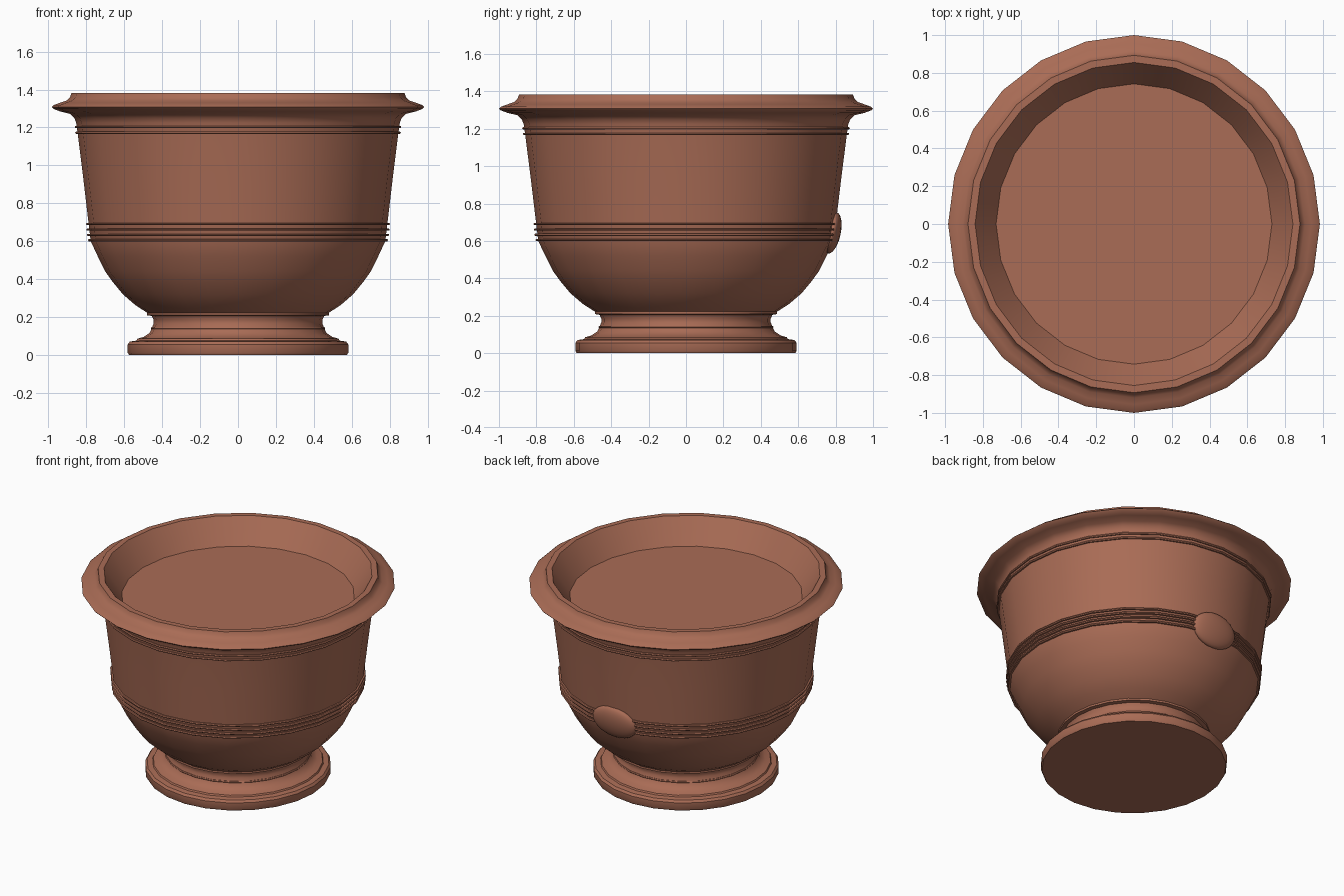
import bpy, bmesh, math

if "Cube" in bpy.data.objects:
    bpy.data.objects.remove(bpy.data.objects["Cube"])

SIDES = 24
X_SCALE = 0.984  # the pot is very slightly narrower across x

clay = bpy.data.materials.new("terracotta")
clay.diffuse_color = (0.40, 0.15, 0.092, 1)
clay.use_nodes = True
clay.node_tree.nodes["Principled BSDF"].inputs["Base Color"].default_value = clay.diffuse_color


def finish(name, bm, angle=32):
    bmesh.ops.recalc_face_normals(bm, faces=bm.faces)
    me = bpy.data.meshes.new(name)
    bm.to_mesh(me)
    bm.free()
    me.materials.append(clay)
    ob = bpy.data.objects.new(name, me)
    bpy.context.collection.objects.link(ob)
    bpy.ops.object.select_all(action='DESELECT')
    ob.select_set(True)
    bpy.context.view_layer.objects.active = ob
    bpy.ops.object.shade_smooth_by_angle(angle=math.radians(angle))
    return ob


def lathe(name, profile, loop=False):
    """Revolve (radius, z) points; ends are capped unless the profile is a loop."""
    bm = bmesh.new()
    rings = []
    for r, z in profile:
        rings.append([bm.verts.new((r * X_SCALE * math.cos(a), r * math.sin(a), z))
                      for a in (2 * math.pi * i / SIDES for i in range(SIDES))])
    pairs = list(zip(rings, rings[1:]))
    if loop:
        pairs.append((rings[-1], rings[0]))
    for lo, hi in pairs:
        for i in range(SIDES):
            j = (i + 1) % SIDES
            bm.faces.new((lo[i], lo[j], hi[j], hi[i]))
    if not loop:
        bm.faces.new(rings[0])
        bm.faces.new(rings[-1])
    return finish(name, bm)


# Foot, bowl, flared rim and soil-level floor in one continuous profile
lathe("pot_body", [
    (0.585, 0.0), (0.592, 0.012), (0.592, 0.055), (0.580, 0.07), (0.545, 0.075),
    (0.540, 0.085), (0.505, 0.095), (0.475, 0.115), (0.463, 0.14), (0.453, 0.165),
    (0.453, 0.185), (0.462, 0.205), (0.487, 0.209), (0.487, 0.222),
    (0.550, 0.262), (0.618, 0.32), (0.672, 0.385), (0.712, 0.44), (0.752, 0.52),
    (0.790, 0.60), (0.802, 0.70), (0.832, 0.95), (0.860, 1.17), (0.868, 1.225),
    (0.878, 1.25), (0.902, 1.272), (0.955, 1.285), (0.990, 1.298), (1.0, 1.308),
    (0.988, 1.318), (0.955, 1.330), (0.920, 1.342), (0.902, 1.358), (0.893, 1.382),
    (0.855, 1.382), (0.742, 1.22),
])

# Thin raised rings around the foot, waist and neck
for label, r, z in (("foot", 0.468, 0.14), ("waist", 0.805, 0.605), ("waist", 0.811, 0.633),
                    ("waist", 0.814, 0.661), ("waist", 0.816, 0.69),
                    ("neck", 0.873, 1.172), ("neck", 0.876, 1.202)):
    h = 0.006
    lathe(label + "_ring", [(r - 0.03, z - h), (r - 0.004, z - h), (r, z),
                            (r - 0.004, z + h), (r - 0.03, z + h)], loop=True)

# Oval medallion on the back, leaning with the wall
bm = bmesh.new()
bmesh.ops.create_uvsphere(bm, u_segments=24, v_segments=12, radius=1)
medallion = finish("back_medallion", bm, 40)
medallion.scale = (0.165, 0.045, 0.113)
medallion.rotation_euler = (math.radians(-12), 0, 0)
medallion.location = (0, 0.782, 0.643)
